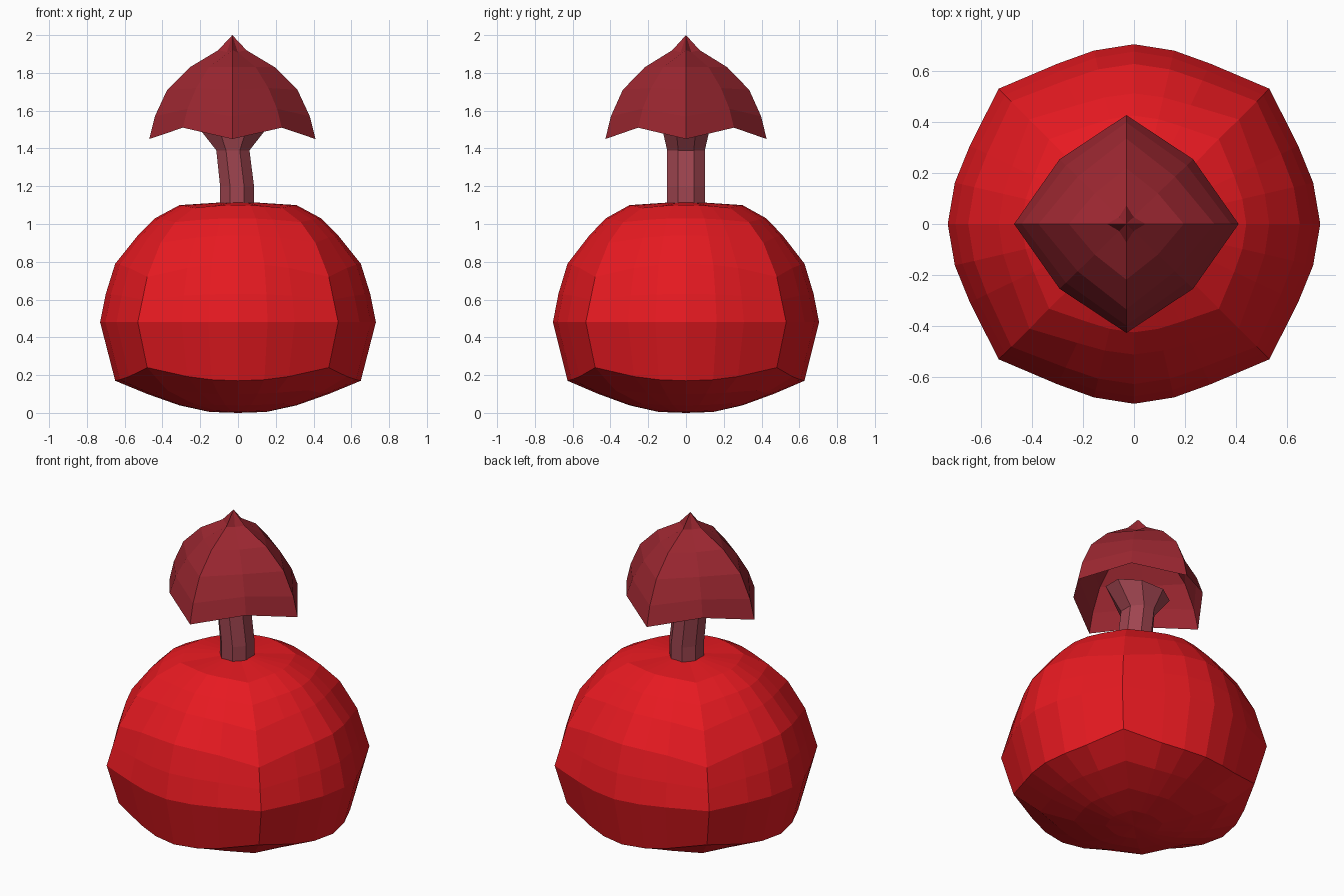
import bpy, bmesh
from math import cos, sin, radians, pi

if "Cube" in bpy.data.objects:
    bpy.data.objects.remove(bpy.data.objects["Cube"])


def loft(name, rings, color, top=None, bottom=None):
    """Skin a stack of equal-sized vertex rings; optional pole points close the ends."""
    bm = bmesh.new()
    vs = [[bm.verts.new(p) for p in ring] for ring in rings]
    n = len(vs[0])
    for a, b in zip(vs, vs[1:]):
        for i in range(n):
            j = (i + 1) % n
            bm.faces.new((a[i], a[j], b[j], b[i]))
    for pole, ring, flip in ((top, vs[-1], False), (bottom, vs[0], True)):
        if pole:
            c = bm.verts.new(pole)
            for i in range(n):
                j = (i + 1) % n
                bm.faces.new((ring[j], ring[i], c) if flip else (ring[i], ring[j], c))
    me = bpy.data.meshes.new(name)
    bm.to_mesh(me)
    bm.free()
    mat = bpy.data.materials.new(name + "_color")
    mat.diffuse_color = (*color, 1)
    mat.use_nodes = True
    mat.node_tree.nodes["Principled BSDF"].inputs["Base Color"].default_value = mat.diffuse_color
    me.materials.append(mat)
    ob = bpy.data.objects.new(name, me)
    bpy.context.collection.objects.link(ob)
    return ob


# Squarish round body: (axis radius, axis z, diagonal radius, diagonal z)
levels = [
    (0.15, 0.005, 0.16, 0.01), (0.31, 0.04, 0.34, 0.05), (0.48, 0.10, 0.53, 0.12),
    (0.65, 0.17, 0.68, 0.24), (0.73, 0.48, 0.75, 0.48), (0.70, 0.63, 0.715, 0.60),
    (0.65, 0.79, 0.68, 0.72), (0.53, 0.94, 0.58, 0.90), (0.44, 1.03, 0.47, 1.01),
    (0.31, 1.10, 0.33, 1.085),
]
quarter = [(0, 0, 1), (13, 0.08, 0.985), (25.5, 0.32, 0.968), (45, 1, 1),
           (64.5, 0.32, 0.968), (77, 0.08, 0.985)]


def body_ring(ra, za, rd, zd):
    ring = []
    for q in range(4):
        axis_scale = (1, 0.965)
        for deg, w, k in quarter:
            s = axis_scale[(q + (deg > 45)) % 2] if deg else axis_scale[q % 2]
            r = (ra * s * (1 - w) + rd * w) * k
            t = radians(deg + 90 * q)
            ring.append((r * cos(t), r * sin(t), za * (1 - w) + zd * w))
    return ring


loft("body", [body_ring(*l) for l in levels], (0.8, 0.01, 0.015),
     top=(0, 0, 1.12), bottom=(0, 0, 0))

# Bent octagonal stem, flaring under the cap: (x, z, half width x, half width y)
stem = [(-0.005, 1.08, 0.09, 0.10), (-0.005, 1.20, 0.09, 0.10),
        (-0.027, 1.39, 0.088, 0.10), (-0.027, 1.52, 0.19, 0.13)]
octagon = [radians(22.5 + 45 * i) for i in range(8)]
loft("stem", [[(x + 1.08 * a * cos(t), 1.08 * b * sin(t), z) for t in octagon]
              for x, z, a, b in stem], (0.35, 0.06, 0.08))

# Open four-cornered cap: (corner radius, corner z, side radius, side z)
cap = [(0.44, 1.45, 0.37, 1.51), (0.41, 1.57, 0.335, 1.61), (0.345, 1.71, 0.27, 1.72),
       (0.225, 1.83, 0.175, 1.83), (0.075, 1.92, 0.04, 1.91)]
cap_rings = []
for rc, zc, rs, zs in cap:
    pts = [(rs, zs) if i % 2 else (rc, zc) for i in range(8)]
    cap_rings.append([(-0.03 + r * cos(i * pi / 4), 0.97 * r * sin(i * pi / 4), z)
                      for i, (r, z) in enumerate(pts)])
loft("cap", cap_rings, (0.33, 0.02, 0.03), top=(-0.03, 0, 2.0))
